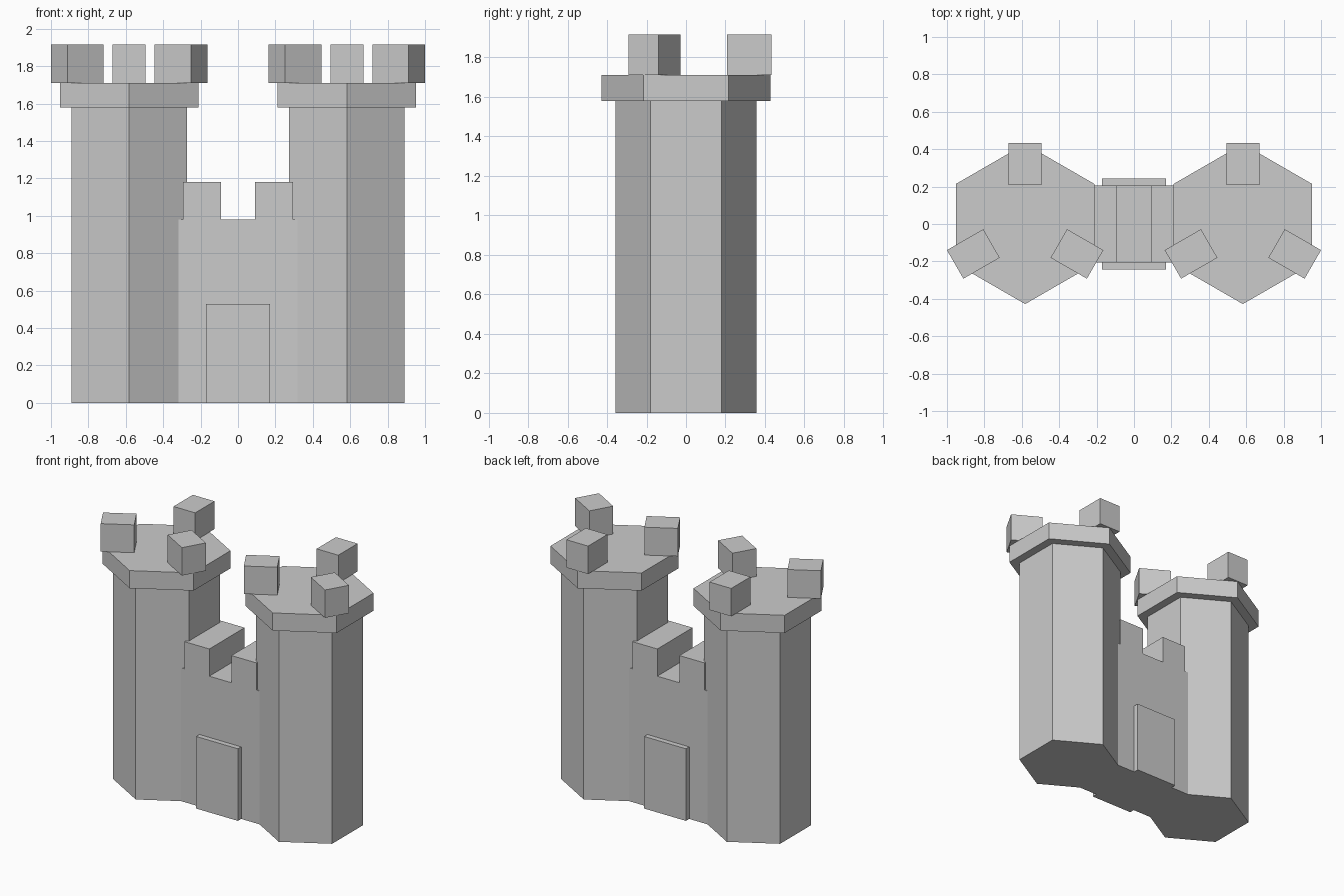
import bpy, bmesh
from math import sin, cos, pi
from mathutils import Matrix

if "Cube" in bpy.data.objects:
    bpy.data.objects.remove(bpy.data.objects["Cube"])


def prism(name, x, radius, z0, z1):
    """Six-sided prism with corners pointing along +y and -y."""
    bm = bmesh.new()
    ring = [bm.verts.new((radius * sin(i * pi / 3), -radius * cos(i * pi / 3), z0)) for i in range(6)]
    base = bm.faces.new(ring)
    top = bmesh.ops.extrude_face_region(bm, geom=[base], use_keep_orig=True)["geom"]
    bmesh.ops.translate(bm, vec=(0, 0, z1 - z0), verts=[v for v in top if isinstance(v, bmesh.types.BMVert)])
    return finish(name, bm, (x, 0, 0))


def box(name, lo, hi, origin=(0, 0, 0), turn=0):
    """Box between two corners, turned about z and then moved to origin."""
    bm = bmesh.new()
    bmesh.ops.create_cube(bm, size=1)
    for v in bm.verts:
        v.co = [lo[i] + (v.co[i] + 0.5) * (hi[i] - lo[i]) for i in range(3)]
    bmesh.ops.transform(bm, matrix=Matrix.Rotation(turn, 4, 'Z'), verts=bm.verts)
    return finish(name, bm, origin)


def finish(name, bm, location):
    bmesh.ops.recalc_face_normals(bm, faces=bm.faces)
    mesh = bpy.data.meshes.new(name)
    bm.to_mesh(mesh)
    bm.free()
    obj = bpy.data.objects.new(name, mesh)
    obj.location = location
    bpy.context.collection.objects.link(obj)
    return obj


# Gate wall and the door slab showing on both faces
box("gate_wall", (-0.36, -0.205, 0), (0.36, 0.205, 0.98))
box("door", (-0.17, -0.243, 0), (0.17, 0.243, 0.53))

for side, label in ((-1, "left"), (1, "right")):
    cx = side * 0.582
    # Tower shaft and overhanging cap
    prism(label + "_tower", cx, 0.357, 0, 1.58)
    prism(label + "_tower_cap", cx, 0.428, 1.58, 1.71)
    # Three battlement blocks around the cap
    for i in range(3):
        box(f"{label}_tower_merlon_{i + 1}", (-0.088, 0.208, 1.71), (0.088, 0.432, 1.915),
            (cx, 0, 0), i * 2 * pi / 3)
    # Battlement block on the wall
    xs = sorted((side * 0.09, side * 0.293))
    box(label + "_wall_merlon", (xs[0], -0.205, 0.98), (xs[1], 0.205, 1.18))
